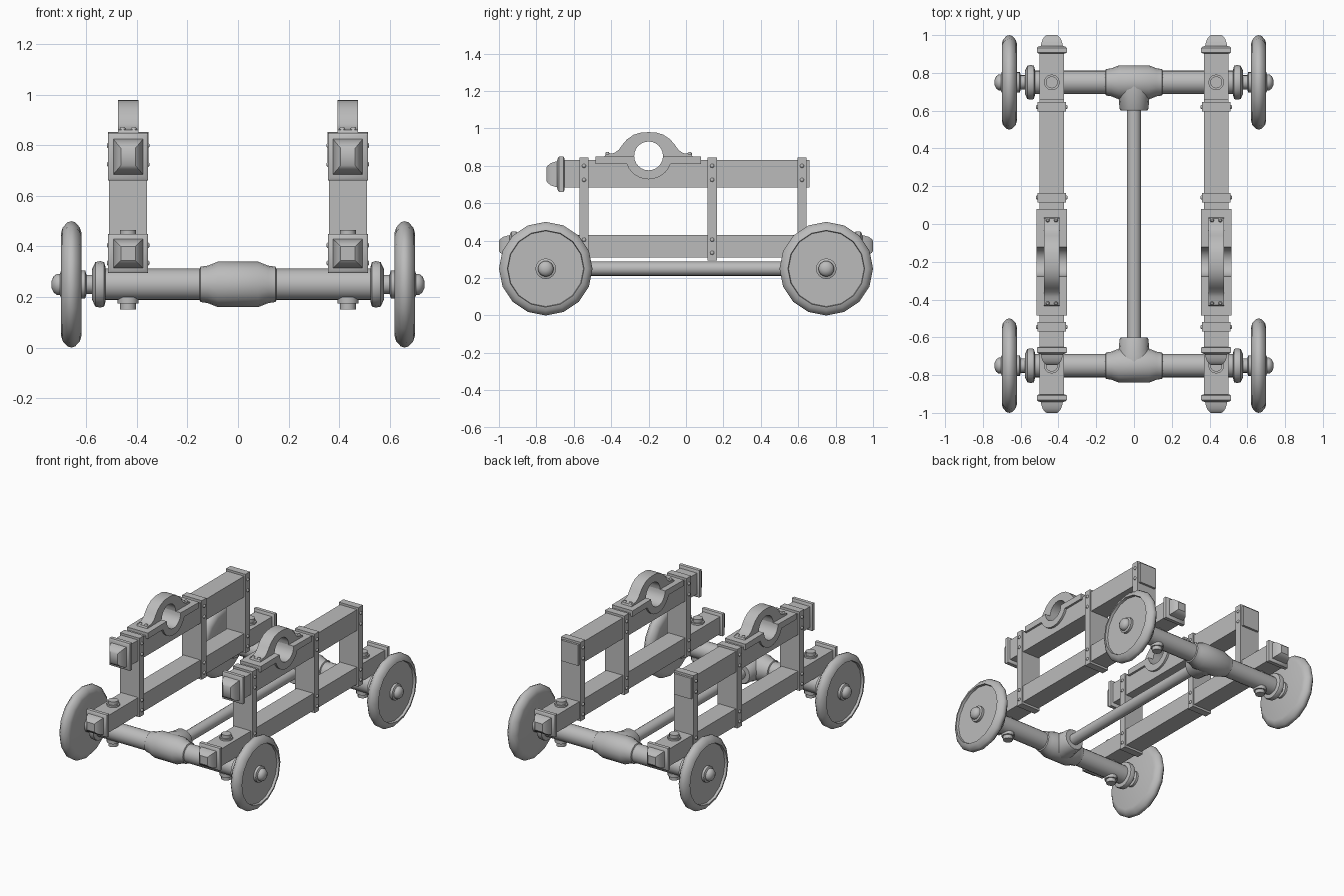
import bpy, bmesh
from math import sin, cos, pi, radians
from mathutils import Matrix, Vector

old = bpy.data.objects.get("Cube")
if old:
    bpy.data.objects.remove(old, do_unlink=True)

grey = bpy.data.materials.new("plain grey")
grey.use_nodes = True
colour = (0.5, 0.5, 0.5, 1)
grey.diffuse_color = colour
grey.node_tree.nodes["Principled BSDF"].inputs["Base Color"].default_value = colour

RAIL_X = 0.435          # centre line of each side frame
AXLE_Y, AXLE_Z = 0.75, 0.25
BORE_Y, BORE_Z = -0.2, 0.853


def finish(name, bm, smooth=None, mirror=True):
    bmesh.ops.recalc_face_normals(bm, faces=bm.faces)
    mesh = bpy.data.meshes.new(name)
    bm.to_mesh(mesh)
    bm.free()
    mesh.materials.append(grey)
    ob = bpy.data.objects.new(name, mesh)
    bpy.context.collection.objects.link(ob)
    if smooth:
        bpy.ops.object.select_all(action='DESELECT')
        ob.select_set(True)
        bpy.context.view_layer.objects.active = ob
        bpy.ops.object.shade_smooth_by_angle(angle=radians(smooth))
    if mirror:
        ob.modifiers.new("Mirror", 'MIRROR').use_mirror_merge = False
    return ob


def add_box(bm, lo, hi):
    lo, hi = Vector(lo), Vector(hi)
    m = Matrix.Translation((lo + hi) / 2) @ Matrix.Diagonal((*(hi - lo), 1))
    bmesh.ops.create_cube(bm, size=1, matrix=m)


def add_loft(bm, rings):
    """Skin a list of equal rings of points and close both ends."""
    loops = [[bm.verts.new(p) for p in ring] for ring in rings]
    n = len(loops[0])
    for a, b in zip(loops, loops[1:]):
        for i in range(n):
            j = (i + 1) % n
            bm.faces.new((a[i], a[j], b[j], b[i]))
    bm.faces.new(loops[0])
    bm.faces.new(loops[-1])


def add_lathe(bm, profile, centre, axis, segs=16):
    """Turn (distance, radius) pairs about a line along x, y or z."""
    k = "xyz".index(axis)
    rings = []
    for d, r in profile:
        ring = []
        for i in range(segs):
            a = 2 * pi * i / segs
            p = Vector(centre)
            p[k] += d
            p[(k + 1) % 3] += r * cos(a)
            p[(k + 2) % 3] += r * sin(a)
            ring.append(p)
        rings.append(ring)
    add_loft(bm, rings)


def add_prism(bm, outline, half):
    """Extrude a side outline of (y, z) points across a side frame."""
    add_loft(bm, [[(RAIL_X + s * half, y, z) for y, z in outline] for s in (-1, 1)])


def arc(r, start, end, n=12):
    return [(BORE_Y + r * cos(radians(start + (end - start) * i / n)),
             BORE_Z + r * sin(radians(start + (end - start) * i / n)))
            for i in range(n + 1)]


def add_finial(bm, y, z, out, half_x, half_z):
    """Square stepped cap on a rail end, pointing towards out."""
    steps = [(0, 0.9), (0.005, 1), (0.03, 1), (0.036, 0.9), (0.04, 0.74),
             (0.055, 0.70), (0.075, 0.62), (0.09, 0.48), (0.097, 0.36)]
    add_loft(bm, [[(RAIL_X + a * half_x * k, y + out * d, z + b * half_z * k)
                   for a, b in ((-1, -1), (1, -1), (1, 1), (-1, 1))]
                  for d, k in steps])


# Axles, wheels and the bolts through the lower rails
for label, s in (("front", -1), ("rear", 1)):
    hub = (0, s * AXLE_Y, AXLE_Z)

    bm = bmesh.new()
    add_lathe(bm, [(0.60, 0.05), (0.62, 0.205), (0.626, 0.225), (0.645, 0.246),
                   (0.66, 0.25), (0.675, 0.246), (0.694, 0.225), (0.70, 0.205),
                   (0.683, 0.202), (0.683, 0.055), (0.70, 0.05)][1:10], hub, "x")
    finish(label + "_wheel", bm, 40)

    bm = bmesh.new()
    add_lathe(bm, [(0.57, 0.038), (0.60, 0.038), (0.605, 0.055), (0.70, 0.055),
                   (0.705, 0.042), (0.717, 0.042), (0.73, 0.032), (0.738, 0.014)],
              hub, "x")
    finish(label + "_wheel_hub", bm, 50)

    bm = bmesh.new()
    add_lathe(bm, [(0.525, 0.07), (0.53, 0.088), (0.545, 0.092), (0.565, 0.088),
                   (0.578, 0.06)], hub, "x")
    finish(label + "_axle_collar", bm, 50)

    bm = bmesh.new()
    add_lathe(bm, [(-0.53, 0.062), (0.53, 0.062)], hub, "x", 20)
    finish(label + "_axle_tube", bm, 40, mirror=False)

    bm = bmesh.new()
    add_lathe(bm, [(-0.153, 0.06), (-0.148, 0.07), (-0.12, 0.074), (-0.08, 0.09),
                   (0.08, 0.09), (0.12, 0.074), (0.148, 0.07), (0.153, 0.06)], hub, "x")
    add_lathe(bm, [(0, 0.085), (-s * 0.06, 0.088), (-s * 0.085, 0.08),
                   (-s * 0.14, 0.077), (-s * 0.15, 0.07)], hub, "y")
    finish(label + "_axle_joint", bm, 45, mirror=False)

    bm = bmesh.new()
    bolt = (RAIL_X, s * AXLE_Y, 0)
    add_lathe(bm, [(0.15, 0.032), (0.465, 0.032)], bolt, "z", 12)
    add_lathe(bm, [(0.175, 0.042), (0.20, 0.042)], bolt, "z", 12)
    add_lathe(bm, [(0.425, 0.042), (0.442, 0.042)], bolt, "z", 12)
    finish(label + "_axle_bolt", bm, 40)

    bm = bmesh.new()
    add_finial(bm, s * 0.903, 0.372, s, 0.079, 0.077)
    finish(label + "_lower_rail_cap", bm, 35)

# Long tie rod between the axles
bm = bmesh.new()
add_lathe(bm, [(-0.62, 0.038), (0.62, 0.038)], (0, 0, AXLE_Z), "y")
finish("tie_rod", bm, 40, mirror=False)

# Lower rail
bm = bmesh.new()
add_box(bm, (0.37, -0.91, 0.31), (0.50, 0.91, 0.43))
finish("lower_rail", bm)

# Upper rail with the rounded notch for the bearing
bm = bmesh.new()
notch = [p for p in arc(0.105, 195, 345)]
add_prism(bm, [(-0.66, 0.685), (0.66, 0.685), (0.66, 0.83), (-0.09, 0.83)]
          + notch[::-1] + [(-0.31, 0.83), (-0.66, 0.83)], 0.065)
finish("upper_rail", bm)

bm = bmesh.new()
add_finial(bm, -0.65, 0.755, -1, 0.079, 0.094)
finish("upper_rail_cap", bm, 35)

# Uprights wrapping both rails, with rivets on each side
for label, y in (("front", -0.545), ("middle", 0.14), ("rear", 0.62)):
    bm = bmesh.new()
    add_box(bm, (0.36, y - 0.025, 0.295), (0.51, y + 0.025, 0.845))
    finish(label + "_upright", bm)
    bm = bmesh.new()
    for z in (0.335, 0.405, 0.725, 0.80):
        for side in (-1, 1):
            add_lathe(bm, [(side * 0.07, 0.011), (side * 0.079, 0.011),
                           (side * 0.084, 0.006)], (RAIL_X, y, z), "x", 8)
    finish(label + "_upright_rivets", bm, 50)

# Bearing saddle: flat wings dipping round the bore
bm = bmesh.new()
add_prism(bm, [(-0.485, 0.85), (-0.485, 0.81)] + arc(0.125, 200, 340)
          + [(0.08, 0.81), (0.08, 0.85)] + arc(0.077, 360, 180), 0.08)
finish("bearing_saddle", bm, 35)

# Bearing strap arching over the bore
half = [(0.235, 0.85), (0.23, 0.862), (0.185, 0.868), (0.16, 0.885), (0.14, 0.913),
        (0.115, 0.942), (0.08, 0.966), (0.04, 0.978)]
outer = ([(BORE_Y - d, z) for d, z in half] + [(BORE_Y, 0.98)]
         + [(BORE_Y + d, z) for d, z in reversed(half)])
bm = bmesh.new()
add_prism(bm, outer + arc(0.077, 0, 180), 0.041)
finish("bearing_strap", bm, 40)

bm = bmesh.new()
for y in (-0.42, 0.02):
    for dx in (-0.022, 0.022):
        add_lathe(bm, [(0.85, 0.011), (0.868, 0.011), (0.874, 0.006)],
                  (RAIL_X + dx, y, 0), "z", 8)
finish("strap_rivets", bm, 50)
